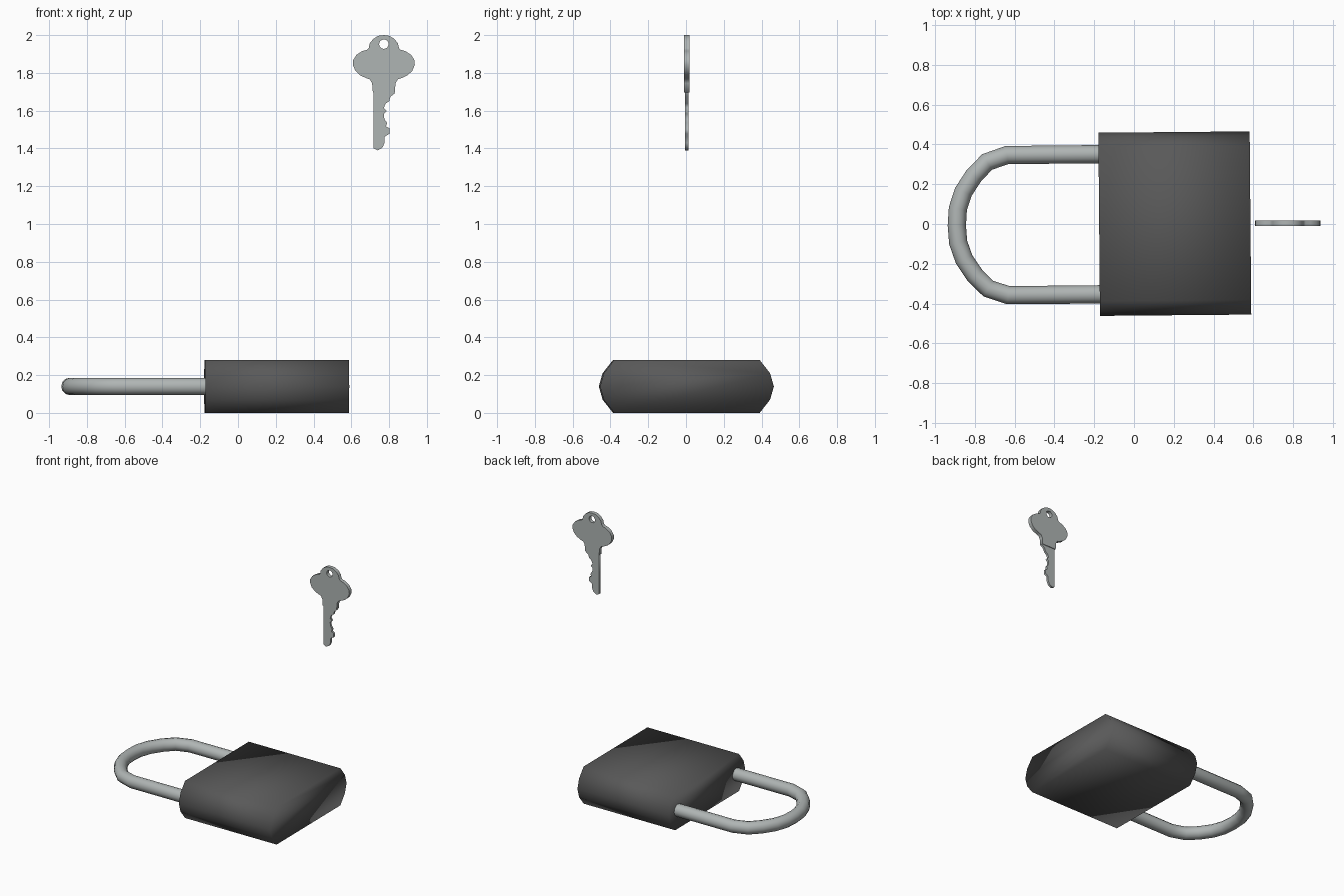
import bpy, bmesh, math
from mathutils import Matrix

if "Cube" in bpy.data.objects:
    bpy.data.objects.remove(bpy.data.objects["Cube"])

TILT = Matrix.Rotation(math.radians(0.5), 4, 'Z')   # lock lies very slightly turned


def material(name, rgb):
    m = bpy.data.materials.new(name)
    m.diffuse_color = (*rgb, 1)
    m.use_nodes = True
    m.node_tree.nodes["Principled BSDF"].inputs["Base Color"].default_value = m.diffuse_color
    return m


dark = material("dark grey", (0.10, 0.10, 0.10))
steel = material("steel grey", (0.43, 0.46, 0.455))


def add(name, data, mat):
    ob = bpy.data.objects.new(name, data)
    bpy.context.collection.objects.link(ob)
    data.materials.append(mat)
    return ob


def curve_to_mesh(name, curve, mat, matrix):
    """Turn a curve into a mesh object placed by matrix."""
    tmp = bpy.data.objects.new("tmp", curve)
    bpy.context.collection.objects.link(tmp)
    dg = bpy.context.evaluated_depsgraph_get()
    me = bpy.data.meshes.new_from_object(tmp.evaluated_get(dg))
    bpy.data.objects.remove(tmp)
    me.materials.clear()
    me.transform(matrix)
    me.name = name
    return add(name, me, mat)


def add_spline(curve, pts, cyclic):
    s = curve.splines.new('POLY')
    s.points.add(len(pts) - 1)
    for p, c in zip(s.points, pts):
        p.co = (*c, 0, 1)
    s.use_cyclic_u = cyclic


# Lock body: faceted oval profile in y-z, run along x
right = [(0.385, 0.0), (0.44, 0.07), (0.46, 0.14), (0.44, 0.21), (0.385, 0.28)]
profile = right + [(-y, z) for y, z in reversed(right)]
bm = bmesh.new()
face = bm.faces.new([bm.verts.new((-0.175, y, z)) for y, z in profile])
ext = bmesh.ops.extrude_face_region(bm, geom=[face], use_keep_orig=True)
bmesh.ops.translate(bm, vec=(0.76, 0, 0),
                    verts=[v for v in ext["geom"] if isinstance(v, bmesh.types.BMVert)])
bmesh.ops.recalc_face_normals(bm, faces=bm.faces)
bm.transform(TILT)
me = bpy.data.meshes.new("lock_body")
bm.to_mesh(me)
bm.free()
me.shade_smooth()
add("lock_body", me, dark)

# Shackle: round bar along a mirrored U path
half = [(-0.14, 0.352), (-0.635, 0.352), (-0.735, 0.318), (-0.802, 0.25),
        (-0.855, 0.17), (-0.884, 0.085)]
path = half + [(-0.89, 0)] + [(x, -y) for x, y in reversed(half)]
cu = bpy.data.curves.new("shackle_path", 'CURVE')
cu.dimensions = '3D'
cu.bevel_depth = 0.046
cu.bevel_resolution = 4
cu.use_fill_caps = True
add_spline(cu, path, False)
shackle = curve_to_mesh("shackle", cu, steel, TILT @ Matrix.Translation((0, 0, 0.14)))
shackle.data.shade_smooth()


def plate(name, outlines, thickness):
    """Flat upright plate from outlines in x-z; later outlines are holes."""
    c = bpy.data.curves.new(name + "_outline", 'CURVE')
    c.dimensions = '2D'
    c.fill_mode = 'BOTH'
    c.extrude = thickness / 2
    for o in outlines:
        add_spline(c, o, True)
    mat = Matrix.Translation((0, 0.004, 0)) @ Matrix.Rotation(math.pi / 2, 4, 'X')
    return curve_to_mesh(name, c, steel, mat)


# Key head: mirrored three-lobed outline with a round hole
CX = 0.772
lobe = [(0.03, 1.996), (0.056, 1.98), (0.074, 1.957), (0.08, 1.932), (0.09, 1.922),
        (0.115, 1.915), (0.145, 1.895), (0.162, 1.868), (0.164, 1.842),
        (0.15, 1.81), (0.125, 1.787), (0.095, 1.773), (0.074, 1.766),
        (0.062, 1.745), (0.058, 1.697)]
head = [(CX + x, z) for x, z in lobe] + [(CX - x, z) for x, z in reversed(lobe)]
head.insert(0, (CX, 2.0))
hole = [(CX + 0.025 * math.cos(i * math.pi / 8), 1.952 + 0.025 * math.sin(i * math.pi / 8))
        for i in range(16)]
plate("key_head", [head, hole], 0.027)

# Key blade: straight back and cut teeth
blade = [(0.718, 1.71), (0.718, 1.40), (0.74, 1.39), (0.765, 1.405), (0.776, 1.43),
         (0.776, 1.462), (0.802, 1.478), (0.802, 1.507), (0.783, 1.516),
         (0.79, 1.535), (0.775, 1.555), (0.772, 1.583), (0.787, 1.597),
         (0.772, 1.615), (0.782, 1.638), (0.80, 1.65), (0.808, 1.675), (0.828, 1.69),
         (0.828, 1.71)]
plate("key_blade", [blade], 0.016)
